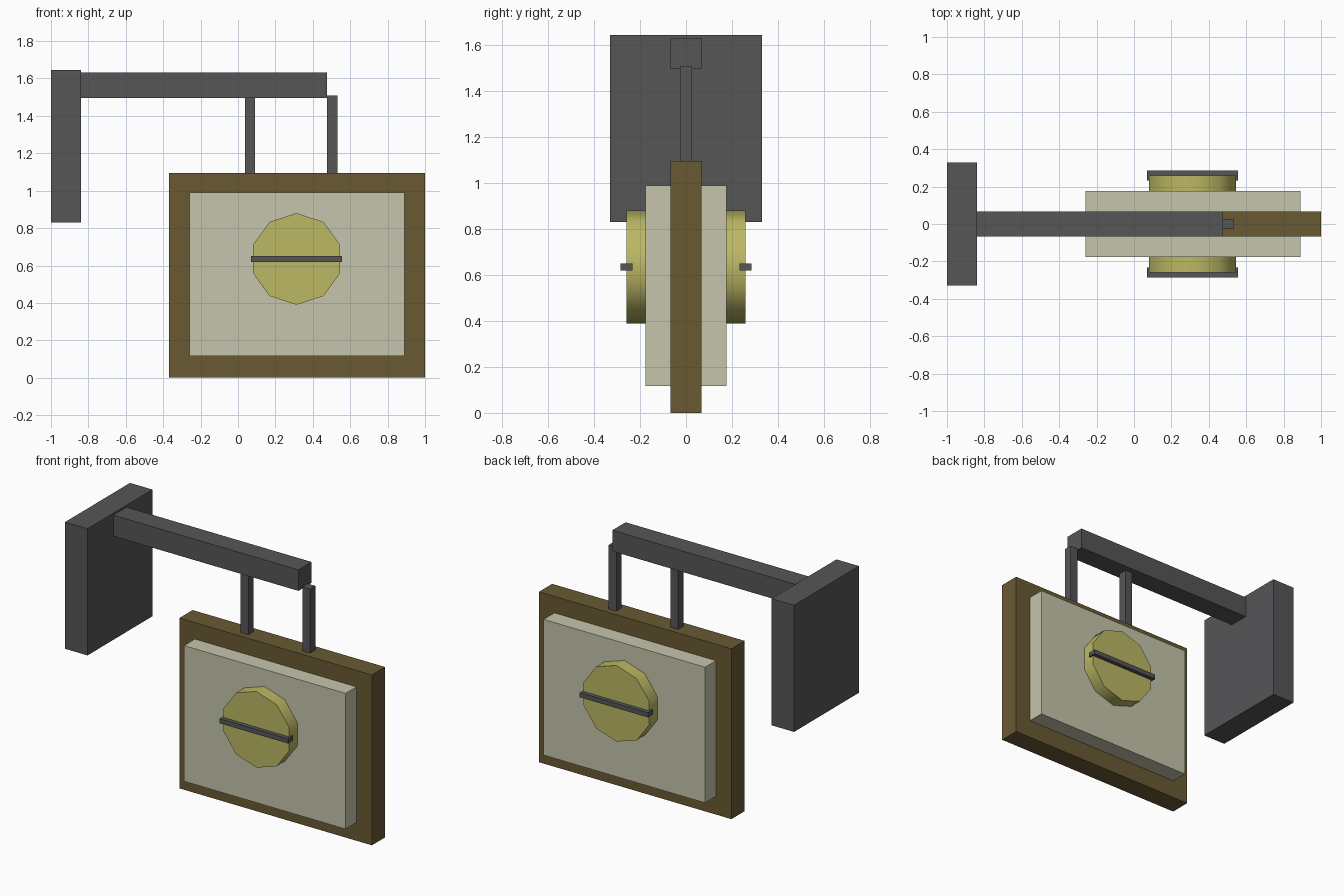
import bpy
import math
from mathutils import Matrix

if "Cube" in bpy.data.objects:
    bpy.data.objects.remove(bpy.data.objects["Cube"], do_unlink=True)


def material(name, rgb):
    mat = bpy.data.materials.new(name)
    mat.use_nodes = True
    mat.diffuse_color = (*rgb, 1)
    mat.node_tree.nodes["Principled BSDF"].inputs["Base Color"].default_value = (*rgb, 1)
    return mat


iron = material("dark iron", (0.093, 0.093, 0.097))
wood = material("brown wood", (0.141, 0.102, 0.034))
cream = material("pale cream", (0.558, 0.558, 0.413))
gold = material("dull gold", (0.503, 0.479, 0.127))


def box(name, mat, x, y, z):
    """Box spanning the given (min, max) ranges."""
    spans = (x, y, z)
    bpy.ops.mesh.primitive_cube_add(size=1, location=[sum(s) / 2 for s in spans])
    obj = bpy.context.object
    obj.name = name
    obj.data.transform(Matrix.Diagonal([s[1] - s[0] for s in spans] + [1]))
    obj.data.materials.append(mat)
    return obj


# Wall bracket and its arm
box("wall_plate", iron, (-1, -0.84), (-0.33, 0.33), (0.83, 1.645))
box("bracket_arm", iron, (-0.84, 0.477), (-0.067, 0.067), (1.497, 1.632))

# Hanging rods
box("inner_rod", iron, (0.038, 0.092), (-0.027, 0.027), (1.09, 1.5))
box("outer_rod", iron, (0.477, 0.531), (-0.027, 0.027), (1.09, 1.508))

# Sign board with raised panel on both faces
box("sign_board", wood, (-0.37, 1), (-0.067, 0.067), (0, 1.096))
box("sign_panel", cream, (-0.26, 0.89), (-0.177, 0.177), (0.117, 0.99))

# Ten-sided disc showing on both faces
bpy.ops.mesh.primitive_cylinder_add(vertices=10, radius=0.245, depth=0.52,
                                    location=(0.313, 0, 0.635))
disc = bpy.context.object
disc.name = "coin_disc"
disc.data.transform(Matrix.Rotation(math.pi / 2, 4, "X"))
disc.data.materials.append(gold)
bpy.ops.object.shade_smooth_by_angle(angle=math.radians(40))

# Thin bar across the disc on each face
for side, name in ((-1, "front_bar"), (1, "back_bar")):
    box(name, iron, (0.07, 0.556), sorted((side * 0.233, side * 0.286)), (0.62, 0.65))
